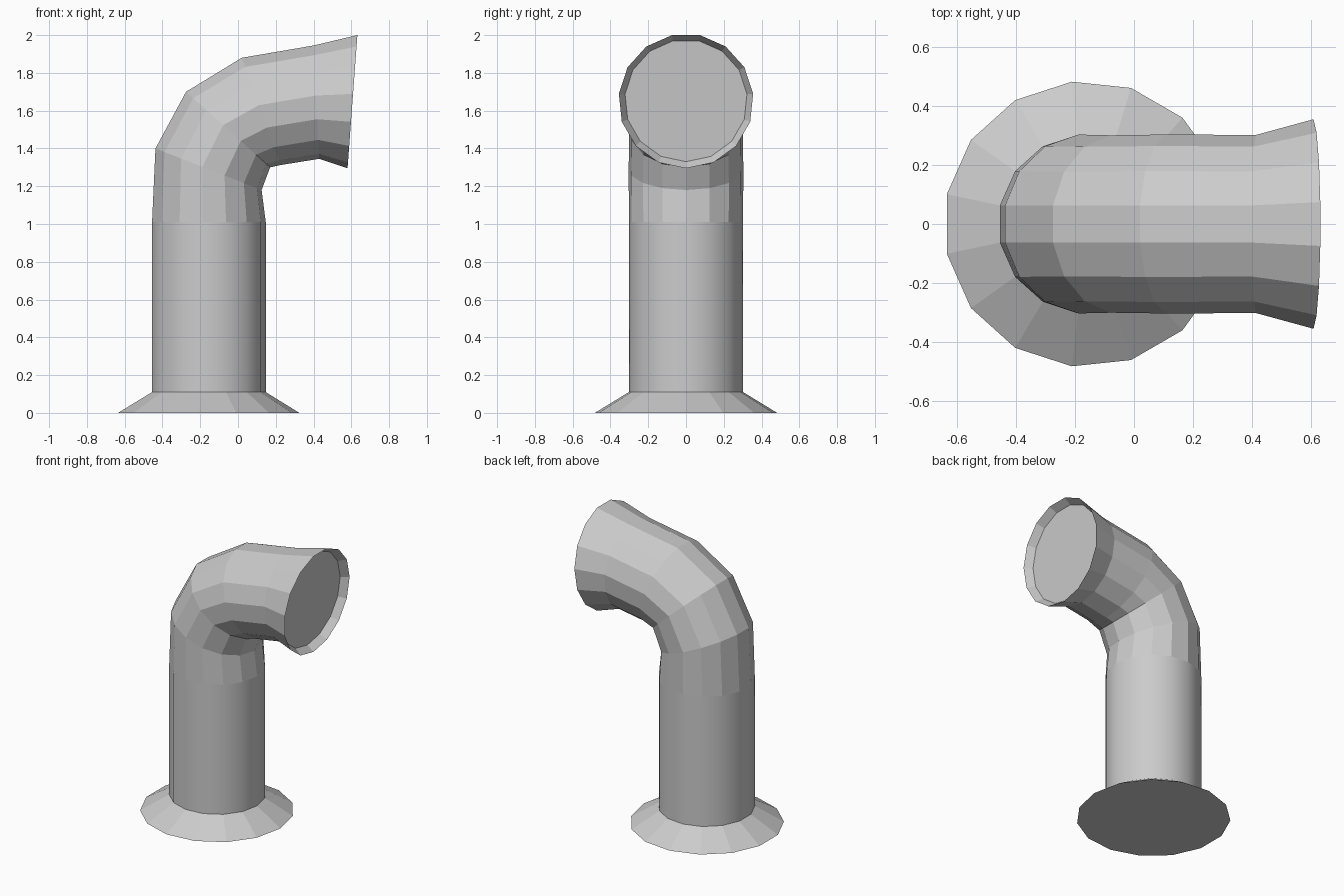
import bpy, bmesh, math
from mathutils import Vector

if "Cube" in bpy.data.objects:
    bpy.data.objects.remove(bpy.data.objects["Cube"])

N = 15  # sides of every ring
FLAT = math.cos(math.pi / N)  # outer side of each ring is a flat, inner side a corner


def ring(bm, outer, inner):
    """Ring in a tilted plane, given its outer and inner (x, z) silhouette points."""
    o, i = Vector((outer[0], 0, outer[1])), Vector((inner[0], 0, inner[1]))
    r = (i - o).length / (1 + FLAT)
    v = (i - o).normalized()
    c = i - v * r
    y = Vector((0, 1, 0))
    return [bm.verts.new(c + r * (math.cos(a) * v + math.sin(a) * y))
            for a in (2 * math.pi * k / N for k in range(N))]


def loft(name, sections, cap_start=False, cap_end=False, smooth=False):
    bm = bmesh.new()
    rings = [ring(bm, *s) for s in sections]
    for a, b in zip(rings, rings[1:]):
        for k in range(N):
            j = (k + 1) % N
            f = bm.faces.new((a[k], a[j], b[j], b[k]))
            f.smooth = smooth
    if cap_start:
        bm.faces.new(rings[0][::-1])
    if cap_end:
        bm.faces.new(rings[-1])
    me = bpy.data.meshes.new(name)
    bm.to_mesh(me)
    bm.free()
    ob = bpy.data.objects.new(name, me)
    bpy.context.collection.objects.link(ob)
    return ob


# flared foot, closed underneath
loft("base_flange", [((-0.635, 0), (0.325, 0)),
                     ((-0.455, 0.11), (0.147, 0.11))], cap_start=True)

# smooth upright pipe
loft("upright_pipe", [((-0.455, 0.11), (0.147, 0.11)),
                      ((-0.455, 1.01), (0.147, 1.01))], smooth=True)

# faceted elbow, flared mouth and recessed end face
loft("elbow_mouth", [((-0.455, 1.01), (0.147, 1.01)),
                     ((-0.437, 1.40), (0.125, 1.18)),
                     ((-0.275, 1.70), (0.17, 1.30)),
                     ((0.02, 1.88), (0.225, 1.312)),
                     ((0.40, 1.945), (0.43, 1.345)),
                     ((0.632, 2.0), (0.58, 1.295)),
                     ((0.58, 1.97), (0.533, 1.33))], cap_end=True)
